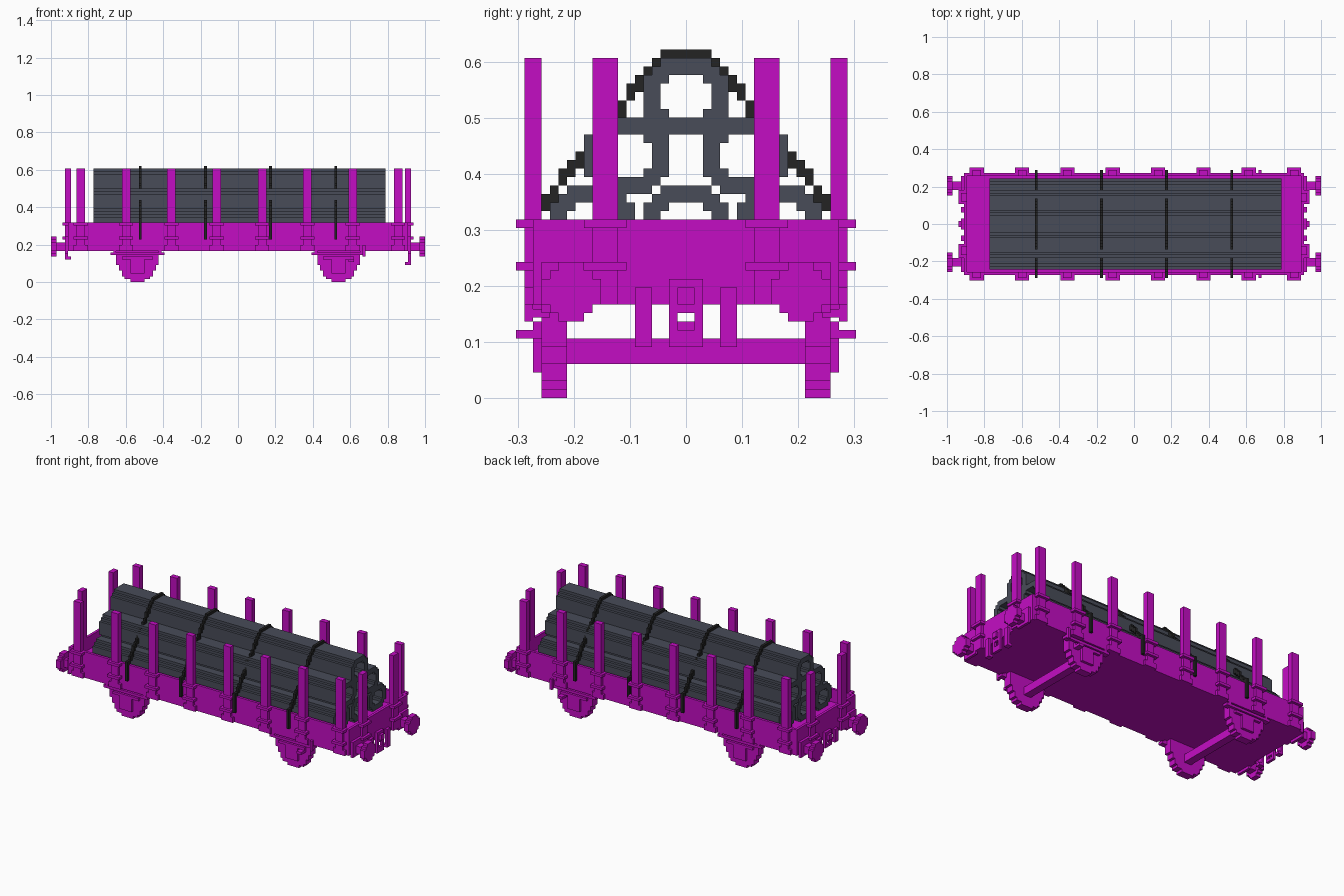
import bpy, bmesh

cube = bpy.data.objects.get("Cube")
if cube:
    bpy.data.objects.remove(cube, do_unlink=True)

U = 2 / 132  # one building block
SIDES = (-1, 1)


def material(name, color):
    m = bpy.data.materials.new(name)
    m.use_nodes = True
    m.diffuse_color = (*color, 1)
    bsdf = next(n for n in m.node_tree.nodes if n.type == 'BSDF_PRINCIPLED')
    bsdf.inputs["Base Color"].default_value = (*color, 1)
    bsdf.inputs["Roughness"].default_value = 0.9
    return m


MAGENTA = material("magenta", (0.55, 0.004, 0.55))
SLATE = material("slate grey", (0.065, 0.072, 0.098))
BLACK = material("strap black", (0.017, 0.017, 0.017))


def finish(name, mat, bm):
    bmesh.ops.scale(bm, vec=(U, U, U), verts=bm.verts)
    bmesh.ops.recalc_face_normals(bm, faces=bm.faces)
    mesh = bpy.data.meshes.new(name)
    bm.to_mesh(mesh)
    bm.free()
    mesh.materials.append(mat)
    bpy.context.collection.objects.link(bpy.data.objects.new(name, mesh))


def part(name, mat, boxes):
    """Boxes are pairs of x, y and z limits in blocks."""
    bm = bmesh.new()
    for limits in boxes:
        corners = bmesh.ops.create_cube(bm, size=1)["verts"]
        for v in corners:
            for i, (a, b) in enumerate(limits):
                v.co[i] = (a + b) / 2 + v.co[i] * (b - a)
    finish(name, mat, bm)


def span(s, a, b):
    """Limits on the positive or negative side of an axis."""
    return (a, b) if s > 0 else (-b, -a)


# Wagon tub: floor and walls
part("floor", MAGENTA, [((-60, 60), (-18, 18), (11, 16))])
part("side_walls", MAGENTA, [((-60, 60), span(s, 17, 18), (16, 21)) for s in SIDES])
part("end_walls", MAGENTA, [(span(s, 59, 60), (-17, 17), (16, 21)) for s in SIDES])

# Side posts with brackets
for i in range(8):
    x = -57 + 16 * i
    for s in SIDES:
        part("side_post", MAGENTA, [
            ((x, x + 3), span(s, 17, 19), (21, 40)),
            ((x, x + 3), span(s, 18, 19), (11, 21)),
            ((x - 1, x + 4), span(s, 18, 20), (20, 21)),
            ((x - 1, x + 4), span(s, 18, 20), (15, 16)),
            ((x - 1, x + 4), span(s, 18, 19), (11, 13))])

# End posts with brackets
for e in SIDES:
    for s in SIDES:
        part("end_post", MAGENTA, [
            (span(e, 59, 61), span(s, 8, 11), (21, 40)),
            (span(e, 60, 61), span(s, 8, 11), (11, 21)),
            (span(e, 60, 62), span(s, 7, 12), (20, 21)),
            (span(e, 60, 62), span(s, 7, 12), (15, 16))])

# Buffers with stepped round heads
for e in SIDES:
    for s in SIDES:
        part("buffer", MAGENTA, [
            (span(e, 60, 64), span(s, 12, 15), (11, 14)),
            (span(e, 60, 61), span(s, 11, 17), (10, 16)),
            (span(e, 64, 66), span(s, 10, 17), (11, 14)),
            (span(e, 64, 66), span(s, 11, 16), (10, 15)),
            (span(e, 64, 66), span(s, 12, 15), (9, 16))])

# Coupling hooks and hoses at both ends
for e, low in ((-1, 8), (1, 6)):
    gear = [(span(e, 60, 62), (-1, 1), (11, 13)),
            (span(e, 60, 61), (-2, 2), (10, 14)),
            (span(e, 60, 61), (-2, 2), (low, 8 if low < 8 else 9))]
    for s in SIDES:
        gear += [(span(e, 60, 61), span(s, 1, 2), (low, 11)),
                 (span(e, 60, 61), span(s, 4, 6), (low, 13)),
                 (span(e, 59, 61), span(s, 4, 6), (low, low + 1))]
    part("coupling", MAGENTA, gear)

# Wheels as stacked steps, with axle boxes and leaf springs
STEPS = ((0, 1, 2.5), (1, 2, 4.5), (2, 4, 5.5), (4, 6, 6.5), (6, 11, 7.5))
for c in (-35.5, 35.5):
    part("axle", MAGENTA, [((c - 1.5, c + 1.5), (-15, 15), (4, 7))])
    for s in SIDES:
        part("wheel", MAGENTA, [((c - w, c + w), span(s, 14, 17), (a, b))
                                for a, b, w in STEPS])
        part("axle_box", MAGENTA, [
            ((c - 2.5, c + 2.5), span(s, 16, 18), (3, 8)),
            ((c - 5.5, c + 5.5), span(s, 16, 18), (8, 9)),
            ((c - 9.5, c + 9.5), span(s, 16, 18), (9.5, 10.5)),
            ((c - 8.5, c - 7.5), span(s, 16, 18), (10, 11)),
            ((c + 7.5, c + 8.5), span(s, 16, 18), (10, 11))])
for s in SIDES:
    part("brake_handle", MAGENTA, [((44, 45), span(s, 18, 19), (9, 13)),
                                   ((39, 41), span(s, 17, 20), (7, 8))])


# Hollow pipes with a stepped round section
def around(quarter):
    """Turn a quarter outline into a full loop."""
    q = list(quarter)
    r = q[::-1]
    return (q + [(y, -z) for y, z in r] + [(-y, -z) for y, z in q]
            + [(-y, z) for y, z in r])


OUTER = around(((3, 4.5), (3, 3.5), (4, 3.5), (4, 2.5), (5, 2.5)))
INNER = around(((2, 2.5), (2, 2), (2, 1.5), (2.5, 1.5), (3, 1.5)))


def pipe(cy, cz):
    bm = bmesh.new()
    loops = [[bm.verts.new((x, cy + y, cz + z)) for y, z in outline]
             for x, outline in ((-51, OUTER), (52, OUTER), (52, INNER), (-51, INNER))]
    n = len(OUTER)
    for k in range(4):
        a, b = loops[k], loops[(k + 1) % 4]
        for i in range(n):
            j = (i + 1) % n
            bm.faces.new((a[i], a[j], b[j], b[i]))
    finish("pipe", SLATE, bm)


for cz, row in ((20.5, (-11, 0, 11)), (28.5, (-7, 7)), (35.5, (0,))):
    for cy in row:
        pipe(cy, cz)

# Straps stepping down over the load and hanging outside the walls
for x in (-35, -12, 11, 34):
    strap = [((x, x + 1), (-3, 3), (40, 41))]
    for s in SIDES:
        for y in range(3, 17):
            top = round(40.4 - 1.25 * (y - 3))
            strap.append(((x, x + 1), span(s, y, y + 1), (top - 2, top)))
        strap += [((x, x + 1), span(s, 17, 19), (21, 22.5)),
                  ((x, x + 1), span(s, 18, 19), (15, 21))]
    part("strap", BLACK, strap)
